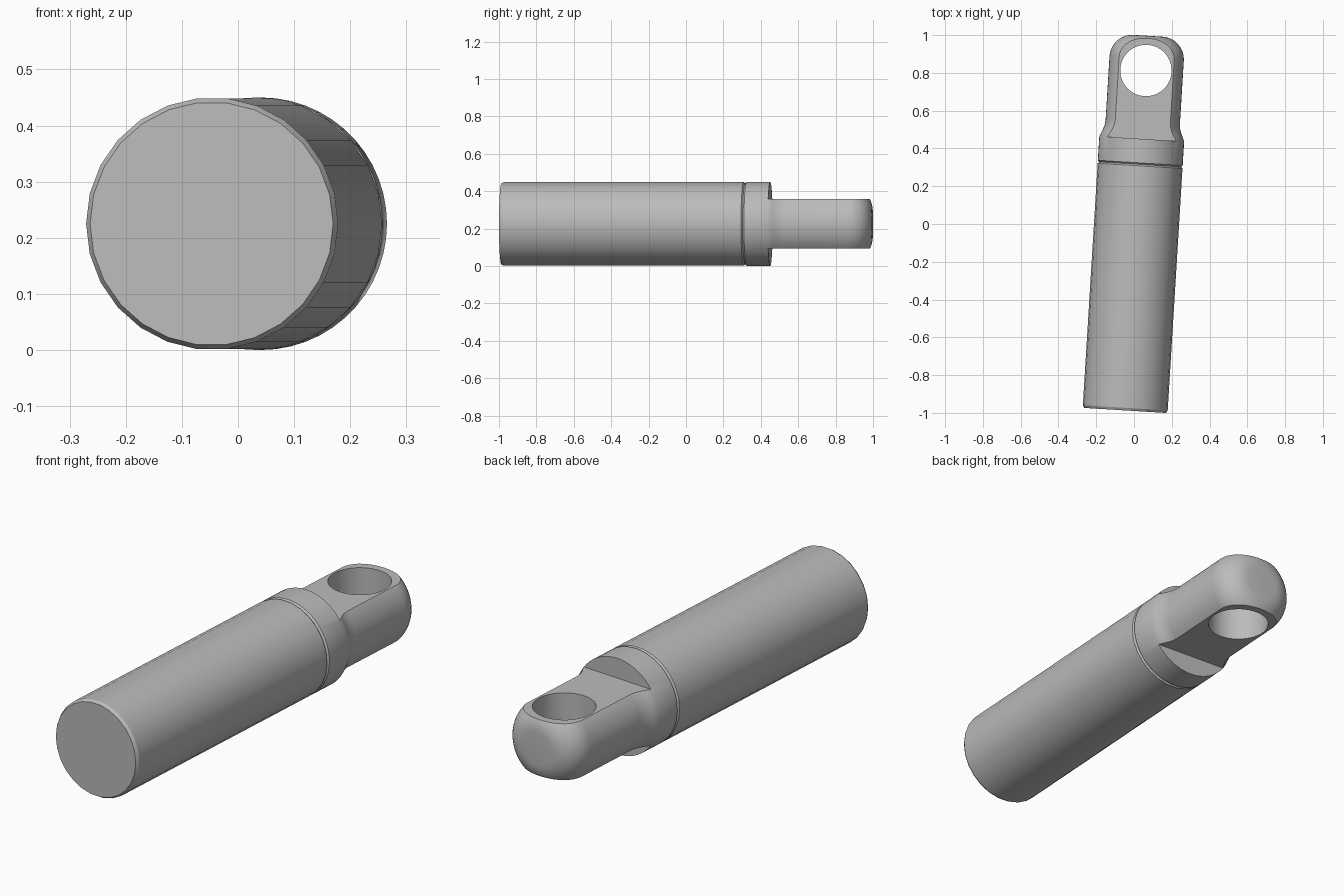
import bpy, bmesh
from math import sin, cos, pi, radians
from mathutils import Matrix, Vector

cube = bpy.data.objects.get("Cube")
if cube:
    bpy.data.objects.remove(cube, do_unlink=True)

# Local z runs along the rod; the frame lays it along +y with a slight yaw
FRAME = (Matrix.Translation((-0.047, -0.987, 0.225))
         @ Matrix.Rotation(radians(-3.5), 4, 'Z')
         @ Matrix.Rotation(radians(-90), 4, 'X'))

steel = bpy.data.materials.new("grey steel")
steel.use_nodes = True
GREY = (0.5, 0.5, 0.5, 1)
steel.diffuse_color = GREY
steel.node_tree.nodes["Principled BSDF"].inputs["Base Color"].default_value = GREY


def finish(name, bm):
    bmesh.ops.recalc_face_normals(bm, faces=bm.faces)
    mesh = bpy.data.meshes.new(name)
    bm.to_mesh(mesh)
    bm.free()
    mesh.materials.append(steel)
    obj = bpy.data.objects.new(name, mesh)
    bpy.context.collection.objects.link(obj)
    obj.matrix_world = FRAME
    return obj


def lathe(name, profile, sides):
    """Closed solid of revolution from (radius, height) points."""
    bm = bmesh.new()
    rings = [[bm.verts.new((r * cos(2 * pi * i / sides), r * sin(2 * pi * i / sides), h))
              for i in range(sides)] for r, h in profile]
    for a, b in zip(rings, rings[1:]):
        for i in range(sides):
            j = (i + 1) % sides
            bm.faces.new((a[i], a[j], b[j], b[i]))
    bm.faces.new(rings[0])
    bm.faces.new(rings[-1])
    return finish(name, bm)


def box(name, centre, size):
    bm = bmesh.new()
    bmesh.ops.create_cube(bm, size=1, matrix=Matrix.Translation(centre) @ Matrix.Diagonal((*size, 1)))
    return finish(name, bm)


def arc(r, h, radius, start, end, steps):
    angles = [radians(start + (end - start) * k / steps) for k in range(steps + 1)]
    return [(r + radius * cos(a), h + radius * sin(a)) for a in angles]


# Main rod with chamfered ends
R = 0.225
rod = lathe("rod_body", [(R - 0.008, 0), (R, 0.014), (R, 1.297), (R - 0.008, 1.305)], 26)

# Collar, concave neck and rounded eye end in one turned piece
EYE_R, LENGTH, CORNER = 0.197, 1.987, 0.12
profile = [(0.2, 1.28), (0.2, 1.303), (R - 0.008, 1.305), (R, 1.313), (R, 1.44)]
profile += [(0.217, 1.46), (0.207, 1.482), (0.2, 1.505), (EYE_R, 1.53)]
profile += arc(EYE_R - CORNER, LENGTH - CORNER, CORNER, 0, 90, 10)
eye = lathe("collar_and_eye", profile, 52)

# Cutters: flats on both faces, and the pin hole through them
HALF, STEP = 0.132, 1.44
cutters = [box("flat_cutter", (0, side * (HALF + 0.2), STEP + 0.4), (1, 0.4, 0.8))
           for side in (-1, 1)]
hole = lathe("hole_cutter", [(0.136, -0.4), (0.136, 0.4)], 48)
hole.data.transform(Matrix.Translation((0, 0, 1.803)) @ Matrix.Rotation(radians(90), 4, 'X'))
cutters.append(hole)

bpy.context.view_layer.update()
bpy.ops.object.select_all(action='DESELECT')
bpy.context.view_layer.objects.active = eye
eye.select_set(True)
for cutter in cutters:
    cutter.hide_render = True
    mod = eye.modifiers.new("cut", 'BOOLEAN')
    mod.operation = 'DIFFERENCE'
    mod.solver = 'EXACT'
    mod.object = cutter
    bpy.ops.object.modifier_apply(modifier=mod.name)
for cutter in cutters:
    bpy.data.objects.remove(cutter, do_unlink=True)

# Smooth round surfaces, crisp edges
rod.select_set(True)
bpy.ops.object.shade_smooth_by_angle(angle=radians(28))
